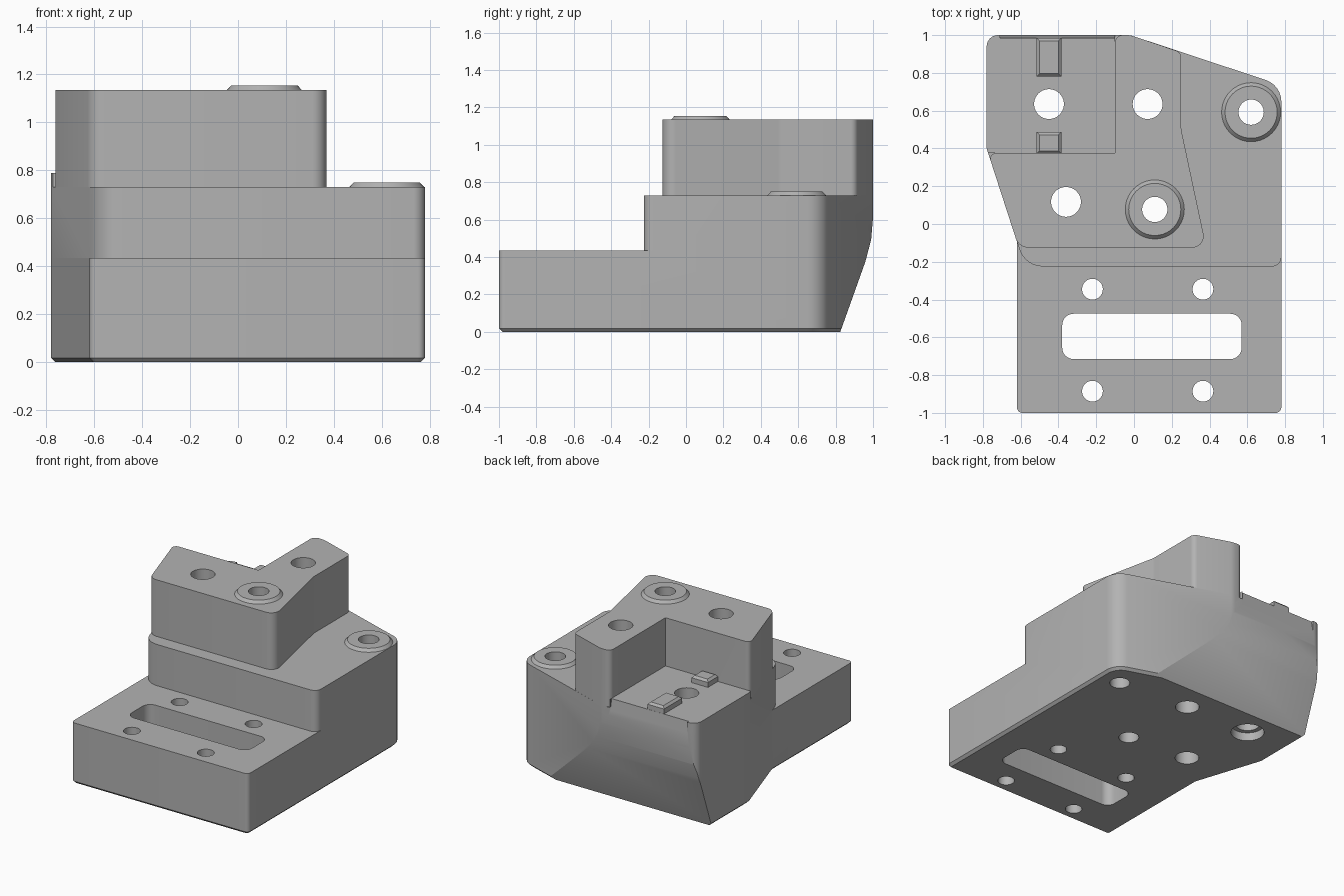
import bpy, bmesh, math
from mathutils import Vector, Matrix

if "Cube" in bpy.data.objects:
    bpy.data.objects.remove(bpy.data.objects["Cube"])

grey = bpy.data.materials.new("plain_grey")
grey.use_nodes = True
COLOUR = (0.45, 0.45, 0.45, 1)
grey.diffuse_color = COLOUR
grey.node_tree.nodes["Principled BSDF"].inputs["Base Color"].default_value = COLOUR


def rounded(corners):
    """Turn (x, y, radius) corners into an outline with filleted corners."""
    out = []
    for i, (x, y, r) in enumerate(corners):
        p = Vector((x, y))
        if r == 0:
            out.append(p)
            continue
        a = (Vector(corners[i - 1][:2]) - p).normalized()
        b = (Vector(corners[(i + 1) % len(corners)][:2]) - p).normalized()
        half = a.angle(b) / 2
        centre = p + (a + b).normalized() * r / math.sin(half)
        start = p + a * r / math.tan(half) - centre
        end = p + b * r / math.tan(half) - centre
        sweep = math.atan2(start.cross(end), start.dot(end))
        steps = max(2, round(abs(sweep) / 0.2))
        for k in range(steps + 1):
            out.append(centre + Matrix.Rotation(sweep * k / steps, 2) @ start)
    return out


def finish(name, bm):
    bmesh.ops.recalc_face_normals(bm, faces=bm.faces)
    mesh = bpy.data.meshes.new(name)
    bm.to_mesh(mesh)
    bm.free()
    mesh.materials.append(grey)
    obj = bpy.data.objects.new(name, mesh)
    bpy.context.collection.objects.link(obj)
    return obj


def prism(name, outline, z0, z1, chamfer=0, along_x=False):
    """Extrude an outline upwards, or a (y, z) profile along x."""
    bm = bmesh.new()
    place = (lambda p: (z0, p[0], p[1])) if along_x else (lambda p: (p[0], p[1], z0))
    face = bm.faces.new([bm.verts.new(place(p)) for p in outline])
    step = Vector((z1 - z0, 0, 0)) if along_x else Vector((0, 0, z1 - z0))
    top = bmesh.ops.extrude_face_region(bm, geom=[face], use_keep_orig=True)["geom"]
    bmesh.ops.translate(bm, vec=step, verts=[v for v in top if isinstance(v, bmesh.types.BMVert)])
    if chamfer:
        bmesh.ops.recalc_face_normals(bm, faces=bm.faces)
        low = [e for e in bm.edges if all(v.co.z == z0 for v in e.verts)]
        bmesh.ops.bevel(bm, geom=low, offset=chamfer, segments=1, affect='EDGES')
    return finish(name, bm)


def cone(name, x, y, z0, z1, r0, r1):
    bm = bmesh.new()
    bmesh.ops.create_cone(bm, cap_ends=True, segments=40, radius1=r0, radius2=r1, depth=z1 - z0,
                          matrix=Matrix.Translation((x, y, (z0 + z1) / 2)))
    return finish(name, bm)


def combine(target, tool, operation):
    mod = target.modifiers.new(operation.lower(), 'BOOLEAN')
    mod.operation, mod.solver, mod.object = operation, 'EXACT', tool
    bpy.context.view_layer.objects.active = target
    bpy.ops.object.modifier_apply(modifier=mod.name)
    bpy.data.objects.remove(tool)


# Shared back and side corners of the lower body, counter-clockwise
back = [(0.78, 0.735, 0.12), (-0.02, 1, 0.1), (-0.78, 1, 0.06), (-0.78, 0.4, 0)]

# Stacked body: foot, middle step, back shelf and L-shaped tower
body = prism("stepped_block", rounded(
    [(-0.62, -1, 0.03), (0.78, -1, 0.03)] + back + [(-0.62, -0.09, 0)]), 0, 0.435, 0.018)
combine(body, prism("step", rounded(
    [(-0.577, -0.225, 0.13), (0.78, -0.225, 0.05)] + back), 0.435, 0.73), 'UNION')
combine(body, prism("shelf", rounded(
    [(-0.772, 0.375, 0), (-0.1, 0.375, 0), (-0.1, 1, 0)] + back[2:]), 0.73, 0.79), 'UNION')
combine(body, prism("tower", rounded(
    [(-0.61, -0.125, 0.07), (0.383, -0.125, 0.06), (0.25, 0.5, 0.08), (0.25, 0.909, 0.04),
     (-0.02, 1, 0.1), (-0.1, 1, 0.04), (-0.1, 0.375, 0), (-0.772, 0.375, 0.03)]),
    0.73, 1.135), 'UNION')

# Curved undercut along the back and the bevelled shelf lip
undercut = rounded([(0.825, -0.1, 0), (0.825, 0, 0), (1.0, 0.49, 0.7), (1.0, 0.75, 0),
                    (1.2, 0.75, 0), (1.2, -0.1, 0)])
combine(body, prism("undercut", undercut, -1, 1, along_x=True), 'DIFFERENCE')
combine(body, prism("lip_cut", [(0.985, 0.82), (0.985, 0.785), (1.002, 0.7), (1.1, 0.7), (1.1, 0.82)],
                    -0.71, -0.101, along_x=True), 'DIFFERENCE')

# Slot and through holes in the foot and upper levels
combine(body, prism("slot_cut", rounded(
    [(-0.38, -0.715, 0.06), (0.57, -0.715, 0.06), (0.57, -0.475, 0.06), (-0.38, -0.475, 0.06)]),
    -0.1, 0.6), 'DIFFERENCE')
holes = [(x, y, 0.055) for x in (-0.22, 0.365) for y in (-0.345, -0.885)]
holes += [(-0.45, 0.635, 0.079), (0.072, 0.635, 0.079), (-0.36, 0.117, 0.079)]
bosses = [(0.11, 0.077, 1.135), (0.62, 0.592, 0.73)]
holes += [(x, y, 0.067) for x, y, z in bosses]
for x, y, r in holes:
    combine(body, cone("hole_cut", x, y, -0.1, 1.3, r, r), 'DIFFERENCE')
combine(body, cone("counterbore_cut", -0.45, 0.635, -0.1, 0.06, 0.11, 0.11), 'DIFFERENCE')


def smooth(obj):
    bpy.ops.object.select_all(action='DESELECT')
    obj.select_set(True)
    bpy.context.view_layer.objects.active = obj
    bpy.ops.object.shade_smooth_by_angle(angle=math.radians(25))


smooth(body)

# Raised bosses around the two bolt holes
for name, (x, y, z) in zip(("tower_boss", "step_boss"), bosses):
    boss = cone(name, x, y, z - 0.004, z + 0.02, 0.16, 0.138)
    combine(boss, cone("bore", x, y, z - 0.1, z + 0.1, 0.067, 0.067), 'DIFFERENCE')
    smooth(boss)

# Locating keys on the shelf
for name, y0, y1 in (("front_key", 0.372, 0.487), ("back_key", 0.782, 0.984)):
    bm = bmesh.new()
    size = Matrix.Diagonal((0.13, y1 - y0, 0.06, 1))
    bmesh.ops.create_cube(bm, size=1, matrix=Matrix.Translation((-0.45, (y0 + y1) / 2, 0.81)) @ size)
    rim = [e for e in bm.edges if all(v.co.z > 0.81 for v in e.verts)]
    bmesh.ops.bevel(bm, geom=rim, offset=0.015, segments=1, affect='EDGES')
    finish(name, bm)
